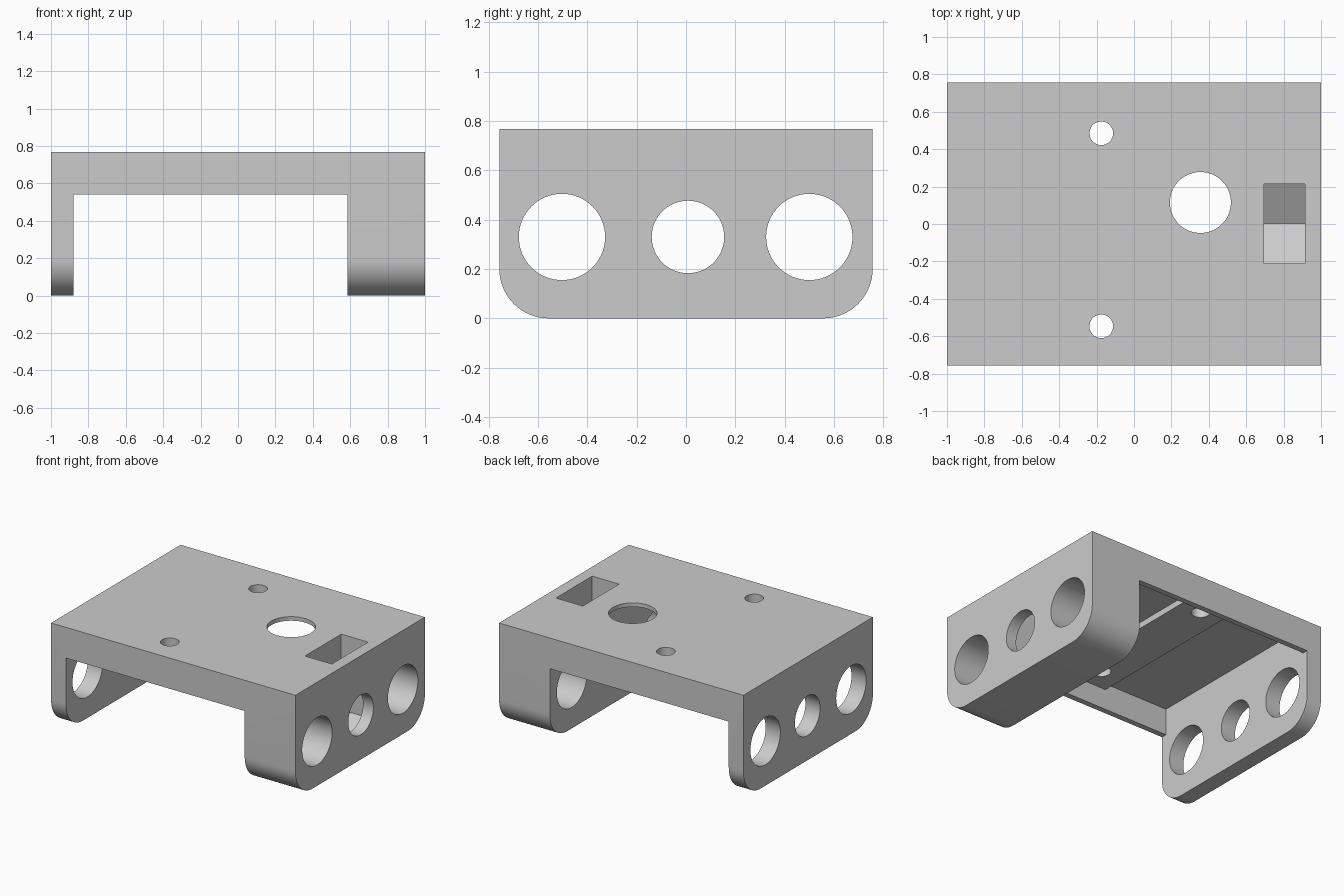
import bpy
import bmesh
import math
from mathutils import Vector

cube = bpy.data.objects.get("Cube")
if cube:
    bpy.data.objects.remove(cube, do_unlink=True)

grey = bpy.data.materials.new("plain grey")
grey.use_nodes = True
colour = (0.6, 0.6, 0.6, 1)
grey.diffuse_color = colour
grey.node_tree.nodes["Principled BSDF"].inputs["Base Color"].default_value = colour

# How a 2D profile point (p, q) at depth d maps to space for each extrusion axis
PLACE = {
    "x": lambda p, q, d: Vector((d, p, q)),
    "y": lambda p, q, d: Vector((p, d, q)),
    "z": lambda p, q, d: Vector((p, q, d)),
}


def prism(name, axis, profile, start, end):
    """Extrude a closed profile along an axis."""
    place = PLACE[axis]
    bm = bmesh.new()
    face = bm.faces.new([bm.verts.new(place(p, q, start)) for p, q in profile])
    ext = bmesh.ops.extrude_face_region(bm, geom=[face])
    verts = [g for g in ext["geom"] if isinstance(g, bmesh.types.BMVert)]
    bmesh.ops.translate(bm, verts=verts, vec=place(0, 0, end - start))
    bmesh.ops.recalc_face_normals(bm, faces=bm.faces)
    mesh = bpy.data.meshes.new(name)
    bm.to_mesh(mesh)
    bm.free()
    mesh.materials.append(grey)
    obj = bpy.data.objects.new(name, mesh)
    bpy.context.collection.objects.link(obj)
    return obj


def arc(cx, cy, r, a0, a1, steps):
    angles = [math.radians(a0 + (a1 - a0) * i / steps) for i in range(steps + 1)]
    return [(cx + r * math.cos(a), cy + r * math.sin(a)) for a in angles]


def circle(cx, cy, r):
    return arc(cx, cy, r, 0, 360, 64)[:-1]


def cut(target, cutter):
    """Subtract the cutter and discard it."""
    cutter.hide_render = True
    mod = target.modifiers.new("cut", "BOOLEAN")
    mod.operation = "DIFFERENCE"
    mod.solver = "EXACT"
    mod.object = cutter
    bpy.context.view_layer.objects.active = target
    bpy.ops.object.modifier_apply(modifier=mod.name)
    bpy.data.objects.remove(cutter, do_unlink=True)


# Solid block with rounded lower edges
W, H, R = 0.757, 0.767, 0.2
outline = [(W, H), (-W, H)]
outline += arc(-W + R, R, R, 180, 270, 16) + arc(W - R, R, R, 270, 360, 16)
bracket = prism("bracket", "x", outline, -1, 1)

# Open span between the thin wall and the thick wall
left, right, skirt = -0.88, 0.585, 0.54
cut(bracket, prism("span_cutter", "y",
                   [(left, -1), (right, -1), (right, skirt), (left, skirt)], -1, 1))

# Recess under the top plate, leaving a thicker rib around the screw holes
thin, rib = H - 0.03, H - 0.075
recess = [(left, 0.4), (right, 0.4), (right, thin), (0, thin), (0, rib),
          (-0.35, rib), (-0.35, thin), (left, thin)]
cut(bracket, prism("recess_cutter", "y", recess, -0.715, 0.715))

# Holes through both end walls
for y, r in ((-0.503, 0.175), (0.008, 0.147), (0.5, 0.175)):
    cut(bracket, prism("wall_hole_cutter", "x", circle(y, 0.33, r), -2, 2))

# Large opening and two screw holes in the top plate
for x, y, r in ((0.355, 0.115, 0.163), (-0.175, 0.485, 0.063), (-0.175, -0.547, 0.063)):
    cut(bracket, prism("top_hole_cutter", "z", circle(x, y, r), 0.6, 1))

# Nut slot with a V-shaped bottom in the thick wall
slot = [(-0.21, 1), (-0.21, 0.207), (0.002, 0.085), (0.214, 0.207), (0.214, 1)]
cut(bracket, prism("slot_cutter", "x", slot, 0.695, 0.915))

# Smooth the round surfaces, keep the edges sharp
bpy.ops.object.select_all(action="DESELECT")
bracket.select_set(True)
bpy.context.view_layer.objects.active = bracket
bpy.ops.object.shade_smooth_by_angle(angle=math.radians(30))
